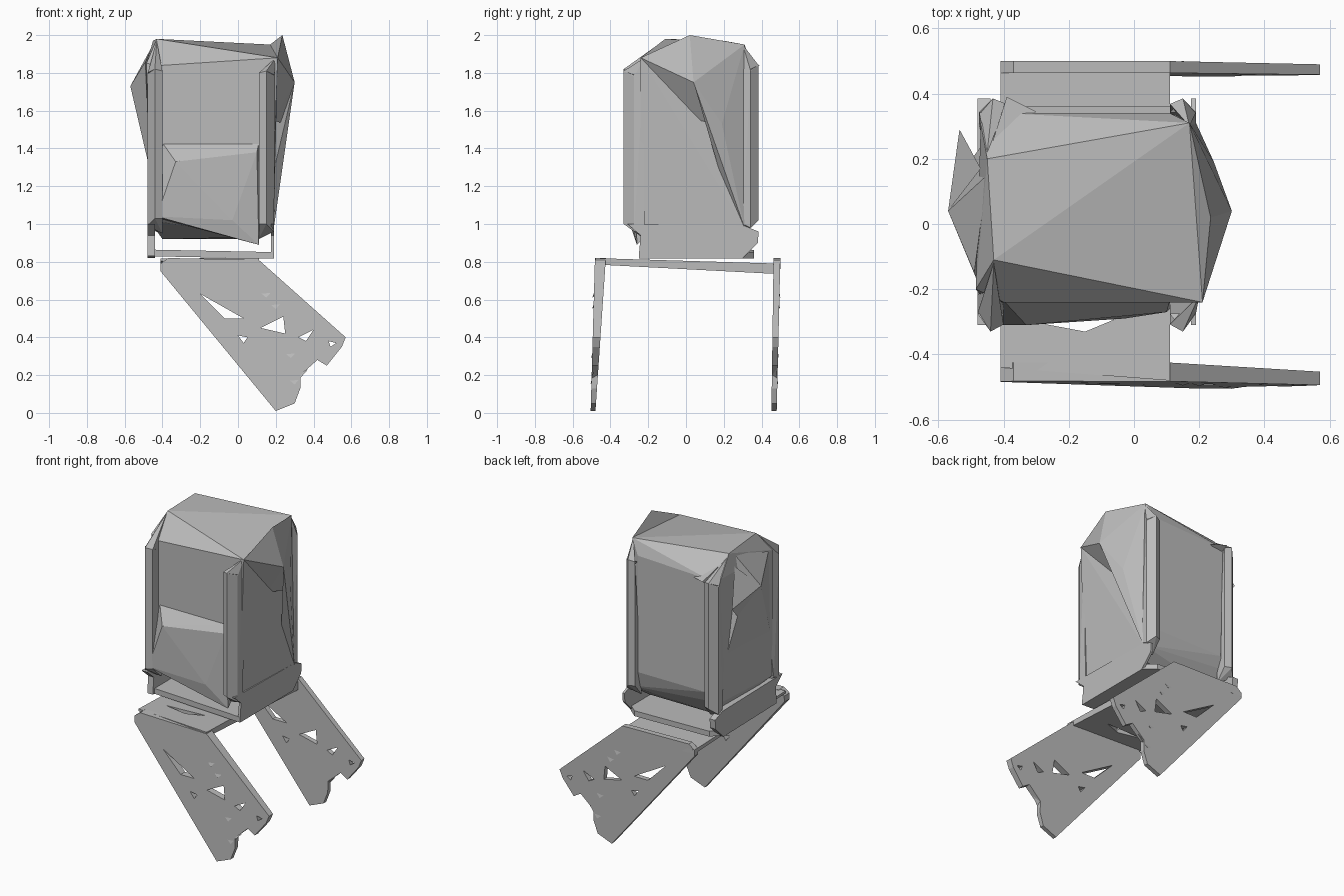
import bpy, bmesh
from mathutils import Vector

if "Cube" in bpy.data.objects:
    bpy.data.objects.remove(bpy.data.objects["Cube"])

grey = bpy.data.materials.new("plain grey")
grey.use_nodes = True
tone = (0.5, 0.5, 0.5, 1)
grey.diffuse_color = tone
grey.node_tree.nodes["Principled BSDF"].inputs["Base Color"].default_value = tone


def finish(name, bm):
    bmesh.ops.recalc_face_normals(bm, faces=bm.faces[:])
    mesh = bpy.data.meshes.new(name)
    bm.to_mesh(mesh)
    bm.free()
    mesh.materials.append(grey)
    obj = bpy.data.objects.new(name, mesh)
    bpy.context.collection.objects.link(obj)
    return obj


def hull(name, points):
    """Faceted solid wrapped around a few corner points."""
    bm = bmesh.new()
    for p in points:
        bm.verts.new(p)
    bmesh.ops.convex_hull(bm, input=bm.verts[:])
    bmesh.ops.delete(bm, geom=[v for v in bm.verts if not v.link_faces], context='VERTS')
    return finish(name, bm)


def plate(name, loops, place):
    """Flat outline with holes, given thickness by place(u, v, side)."""
    bm = bmesh.new()
    for loop in loops:
        vs = [bm.verts.new((u, v, 0)) for u, v in loop]
        for a, b in zip(vs, vs[1:] + vs[:1]):
            bm.edges.new((a, b))
    bmesh.ops.triangle_fill(bm, use_beauty=True, edges=bm.edges[:])
    ext = bmesh.ops.extrude_face_region(bm, geom=bm.faces[:], use_keep_orig=True)
    for v in ext["geom"]:
        if isinstance(v, bmesh.types.BMVert):
            v.co.z = 1
    for v in bm.verts:
        v.co = Vector(place(*v.co))
    return finish(name, bm)


# Main body shell
hull("body_shell", [
    (.21, -.24, 1.88), (.17, .31, 1.95), (.19, .31, .98), (.18, -.24, .99),
    (-.43, -.11, 1.98), (-.45, .2, 1.97), (-.485, -.2, 1.85), (-.47, -.22, 1.02),
    (-.40, -.24, 1.84), (-.42, -.24, 1.03), (-.47, .31, 1.85), (-.465, .31, 1.04),
    (-.40, .34, 1.84), (.11, .34, 1.86), (.11, .34, 1.1), (-.38, .34, 1.1),
    (-.40, .24, .92), (.1, .24, .92), (.11, -.2, .93)])

# Faceted bulge high on one side, ending in a long tapering ridge
hull("wide_side_bulge", [
    (.21, -.24, 1.88), (.235, .02, 2), (.30, .04, 1.75), (.245, .19, 1.53),
    (.17, .31, 1.95), (.18, .05, 1.55)])
hull("wide_side_ridge", [
    (.245, .19, 1.53), (.30, .04, 1.75), (.17, .31, 1.95), (.19, .31, .98), (.17, .2, 1.2)])

# Smaller bulge with a pointed flap on the other side
hull("narrow_side_bulge", [(-.57, .04, 1.73), (-.49, -.15, 1.86), (-.45, .15, 1.95),
                           (-.505, .19, 1.57), (-.47, -.2, 1.3), (-.46, .25, 1.3)])
hull("narrow_side_flap", [(-.535, .29, 1.66), (-.505, .19, 1.57), (-.57, .04, 1.73),
                          (-.47, .17, 1.88)])

# Sloping front pocket
hull("front_pocket", [(-.40, -.235, 1.43), (.11, -.235, 1.43), (-.33, -.31, 1.33),
                      (.10, -.27, 1.38), (-.43, -.31, 1.04), (-.03, -.29, 1.02),
                      (.11, -.26, .89), (-.42, -.22, 1.03), (.11, -.22, .93)])

# Tapered corner posts: inner x, outer x, inner y, outer y, bottom, top, roof corner
posts = {
    "front_post_a": (-.40, -.48, -.22, -.33, 1.01, 1.85, (-.43, -.12, 1.97)),
    "front_post_b": (.11, .19, -.22, -.33, .98, 1.84, (.2, -.22, 1.88)),
    "back_post_a": (-.39, -.475, .30, .385, 1.0, 1.87, (-.45, .22, 1.95)),
    "back_post_b": (.11, .19, .30, .385, 1.0, 1.87, (.17, .30, 1.95)),
}
for name, (xi, xo, yi, yo, low, high, corner) in posts.items():
    ym, xm = (yi + yo) / 2, (xi + xo) / 2
    hull(name, [(xi, yo + (yi - yo) * .2, low + .02), (xm, yo, low + .02), (xo, ym, low - .02),
                (xi, yi, low - .06), (xo, yi, low),
                (xi, yo + (yi - yo) * .2, high - .04), (xm, yo, high - .03),
                (xo, ym, high - .06), corner])
    # Small pointed tabs along the post
    for z in (low + .02, 1.41, high - .05):
        hull(name + "_tab", [(xi, ym, z), (xm, yo, z + .02), (xm, ym, z - .04), (xo, ym, z)])
hull("back_top_gusset", [(-.39, .39, 1.84), (-.45, .2, 1.95), (-.3, .345, 1.83), (-.42, .3, 1.8)])

# Open tray below the body: floor and two side walls
plate("tray_floor", [[(-.48, -.23), (.19, -.25), (.19, .3), (.12, .36), (-.42, .36), (-.48, .3)]],
      lambda x, y, s: (x, y, .82 + .035 * s - .02 * x))
wall = [(-.25, .83), (.3, .82), (.38, .9), (.385, .96), (.31, .99), (-.31, 1.0), (-.24, .94)]
plate("tray_wall_a", [wall], lambda y, z, s: (-.48 + .04 * s, y, z))
plate("tray_wall_b", [wall], lambda y, z, s: (.19 - .015 * s, y, z))

# Hip plate that joins the legs
plate("hip_plate", [[(-.41, -.44), (.11, -.48), (.11, .49), (-.41, .5)],
                    [(-.31, -.3), (-.15, -.33), (-.03, -.28)]],
      lambda x, y, s: (x, y, .805 - .03 * y - s * (.06 + .03 * y) * (.65 + .8 * x)))

# Slanted legs with forked feet and torn holes
leg = [(-.41, .79), (-.37, .82), (.11, .81), (.57, .4), (.55, .35), (.47, .25), (.42, .28),
       (.33, .2), (.33, .13), (.3, .05), (.2, .01), (-.41, .75)]
holes = [[(-.2, .63), (.03, .5), (-.07, .5)],
         [(.12, .45), (.24, .51), (.25, .42)],
         [(.32, .4), (.4, .44), (.36, .38)],
         [(.0, .41), (.05, .4), (.03, .37)],
         [(.48, .38), (.52, .37), (.49, .35)]]


def front_side(x, z, s):
    return x, -.505 + .028 * z + s * (.025 + .04 * z), z


def back_side(x, z, s):
    return x, .48 + .024 * z - s * (.028 + .01 * z), z


for name, side in (("front_leg", front_side), ("back_leg", back_side)):
    plate(name, [leg] + holes, side)
    # Folded shards around the knee and foot
    for x, z in ((.15, .66), (.2, .6), (.28, .34), (.3, .2)):
        hull(name + "_shard", [side(x - .06, z, .2), side(x + .07, z + .03, .3),
                               side(x, z - .05, -.15), side(x + .03, z, .9)])
